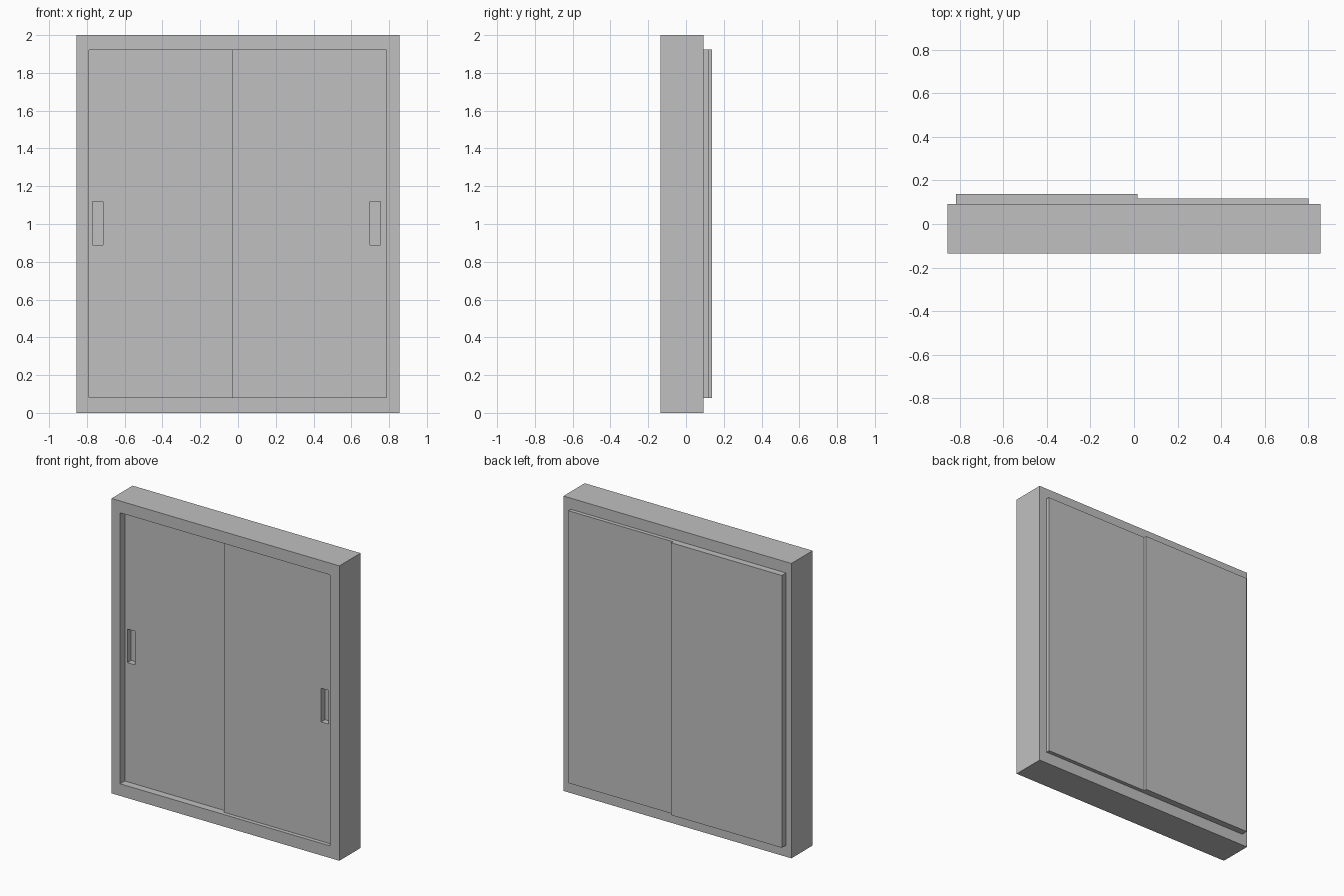
import bpy
import bmesh

default = bpy.data.objects.get("Cube")
if default:
    bpy.data.objects.remove(default, do_unlink=True)

# One plain grey for everything
grey = bpy.data.materials.new("plain_grey")
grey.use_nodes = True
colour = (0.53, 0.53, 0.53, 1)
grey.diffuse_color = colour
grey.node_tree.nodes["Principled BSDF"].inputs["Base Color"].default_value = colour


def stepped_panel(name, steps, hollow=False):
    """Bridge upright rectangles (rect, y) in order; cap the ends or join them as a ring."""
    bm = bmesh.new()
    loops = []
    for (x0, x1, z0, z1), y in steps:
        corners = ((x0, z0), (x1, z0), (x1, z1), (x0, z1))
        loops.append([bm.verts.new((x, y, z)) for x, z in corners])
    pairs = list(zip(loops, loops[1:]))
    if hollow:
        pairs.append((loops[-1], loops[0]))
    else:
        bm.faces.new(loops[0])
        bm.faces.new(loops[-1])
    for a, b in pairs:
        for i in range(4):
            j = (i + 1) % 4
            bm.faces.new((a[i], a[j], b[j], b[i]))
    bmesh.ops.recalc_face_normals(bm, faces=bm.faces)
    mesh = bpy.data.meshes.new(name)
    bm.to_mesh(mesh)
    bm.free()
    mesh.materials.append(grey)
    obj = bpy.data.objects.new(name, mesh)
    bpy.context.collection.objects.link(obj)
    return obj


# Deep surrounding frame with a rectangular opening
FRONT, BACK = -0.135, 0.092
outer = (-0.855, 0.855, 0, 2)
opening = (-0.79, 0.785, 0.082, 1.92)
stepped_panel("frame", [(outer, BACK), (outer, FRONT), (opening, FRONT), (opening, BACK)], hollow=True)


# Sliding doors, each with a recessed finger pull
def sliding_door(name, x0, x1, front, back, pull_x):
    slab = (x0, x1, 0.078, 1.925)
    pull = (pull_x, pull_x + 0.055, 0.89, 1.118)
    stepped_panel(name, [(slab, back), (slab, front), (pull, front), (pull, front + 0.04)])


sliding_door("right_door", -0.815, 0.015, -0.085, 0.137, -0.77)
sliding_door("left_door", -0.03, 0.80, -0.108, 0.118, 0.70)
